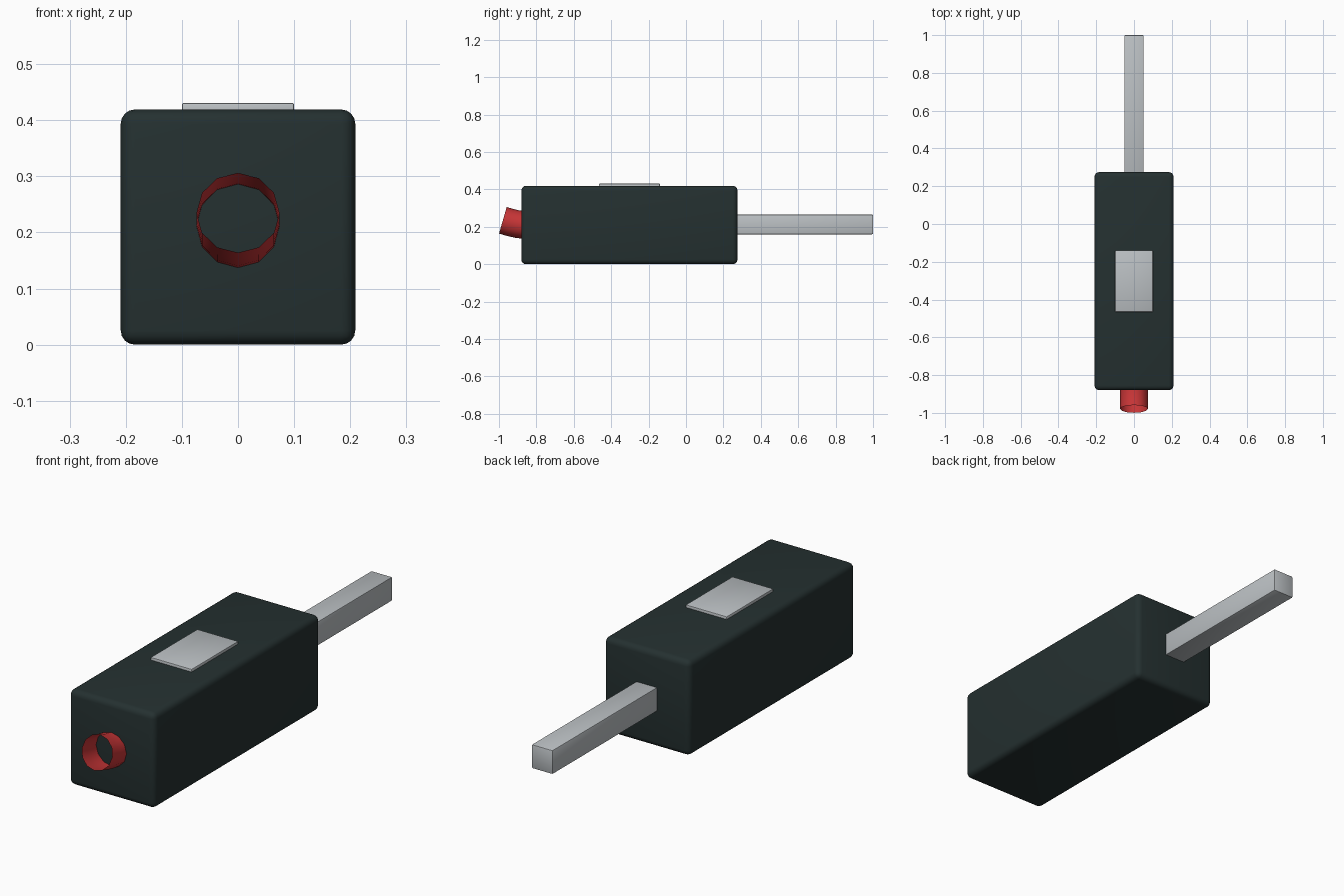
import bpy, bmesh, math
from mathutils import Matrix, Vector

if "Cube" in bpy.data.objects:
    bpy.data.objects.remove(bpy.data.objects["Cube"], do_unlink=True)


def material(name, rgb):
    mat = bpy.data.materials.new(name)
    mat.use_nodes = True
    mat.diffuse_color = (*rgb, 1)
    mat.node_tree.nodes["Principled BSDF"].inputs["Base Color"].default_value = (*rgb, 1)
    return mat


dark = material("dark slate", (0.018, 0.03, 0.03))
silver = material("silver grey", (0.5, 0.53, 0.55))
red = material("red", (0.58, 0.036, 0.038))


def finish(bm, name, mat):
    mesh = bpy.data.meshes.new(name)
    bm.to_mesh(mesh)
    bm.free()
    mesh.materials.append(mat)
    obj = bpy.data.objects.new(name, mesh)
    bpy.context.collection.objects.link(obj)
    return obj


def smooth(obj):
    bpy.ops.object.select_all(action="DESELECT")
    obj.select_set(True)
    bpy.context.view_layer.objects.active = obj
    bpy.ops.object.shade_smooth_by_angle(angle=math.radians(35))


def rounded_box(name, low, high, bevel, segments, mat):
    low, high = Vector(low), Vector(high)
    bm = bmesh.new()
    bmesh.ops.create_cube(bm, size=1)
    bmesh.ops.scale(bm, vec=high - low, verts=bm.verts)
    bmesh.ops.translate(bm, vec=(low + high) / 2, verts=bm.verts)
    bmesh.ops.bevel(bm, geom=bm.edges[:], offset=bevel, segments=segments,
                    profile=0.5, affect="EDGES")
    smooth(finish(bm, name, mat))


# Main housing, top plate and rear bar
rounded_box("housing", (-0.209, -0.88, 0), (0.209, 0.275, 0.419), 0.025, 4, dark)
rounded_box("top_plate", (-0.1, -0.465, 0.405), (0.1, -0.14, 0.431), 0.004, 2, silver)
rounded_box("rear_bar", (-0.051, 0.2, 0.16), (0.051, 1, 0.265), 0.005, 2, silver)

# Open, upturned nozzle: rings swept along a gentle bend (y, z, tilt)
SIDES, RADIUS = 12, 0.074
bm = bmesh.new()
rings = []
for y, z, tilt in [(-0.84, 0.207, 4), (-0.90, 0.214, 8), (-0.94, 0.223, 12), (-0.979, 0.235, 16)]:
    turn = Matrix.Rotation(math.radians(-tilt), 3, "X")
    ring = []
    for i in range(SIDES):
        a = math.tau * i / SIDES
        point = turn @ Vector((RADIUS * math.sin(a), 0, RADIUS * math.cos(a)))
        ring.append(bm.verts.new(point + Vector((0, y, z))))
    rings.append(ring)
for inner, outer in zip(rings, rings[1:]):
    for i in range(SIDES):
        j = (i + 1) % SIDES
        bm.faces.new((inner[i], inner[j], outer[j], outer[i]))
bmesh.ops.recalc_face_normals(bm, faces=bm.faces)
smooth(finish(bm, "nozzle", red))
